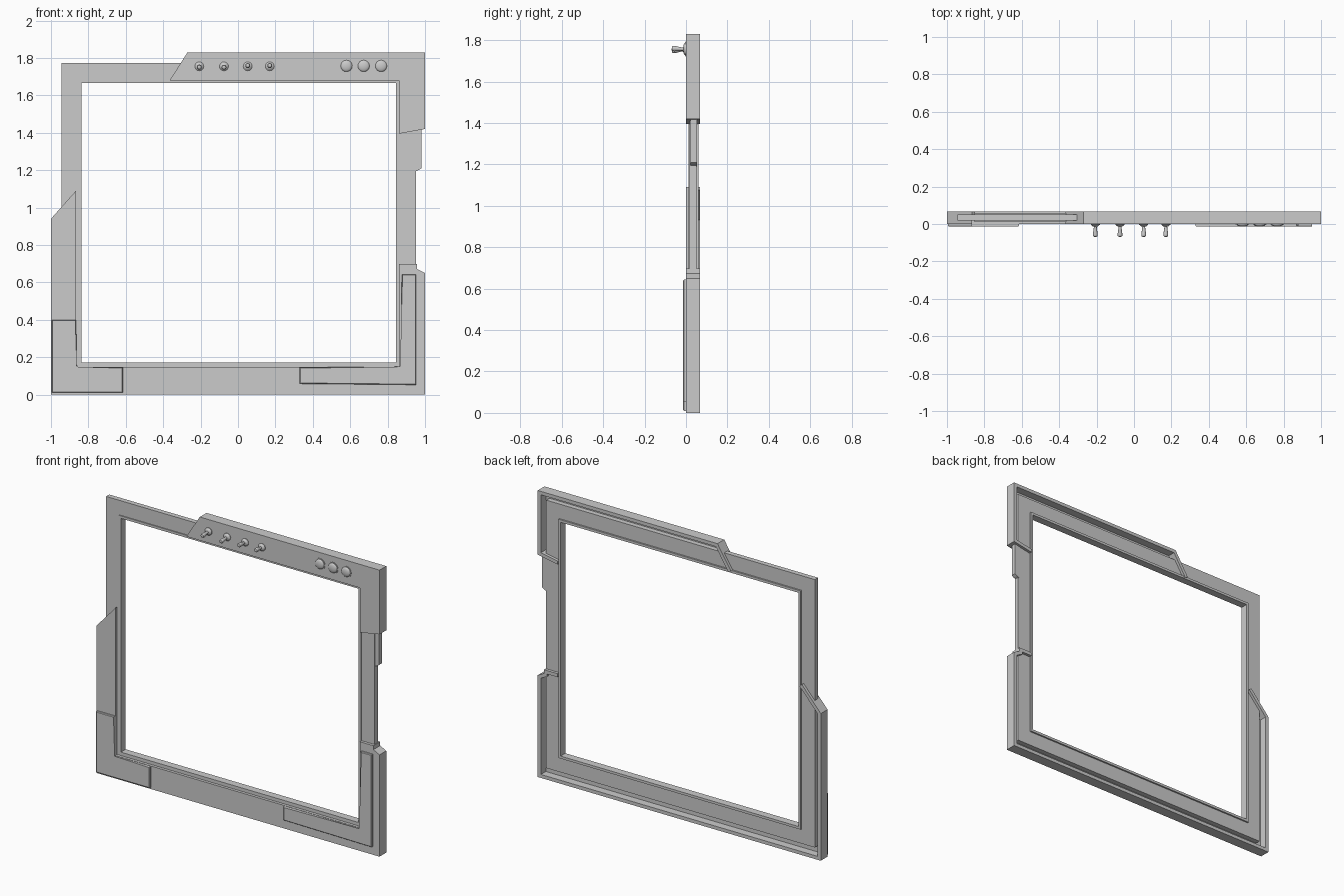
import bpy, bmesh, math
from mathutils import Vector, Matrix

if "Cube" in bpy.data.objects:
    bpy.data.objects.remove(bpy.data.objects["Cube"])


def finish(name, bm):
    bmesh.ops.recalc_face_normals(bm, faces=bm.faces)
    me = bpy.data.meshes.new(name)
    bm.to_mesh(me)
    bm.free()
    ob = bpy.data.objects.new(name, me)
    bpy.context.collection.objects.link(ob)
    return ob


def prism(name, pts, y0, y1, bevel=0):
    """Extrude an x/z outline from y0 to y1, optionally chamfering the front."""
    bm = bmesh.new()
    a = [bm.verts.new((x, y0, z)) for x, z in pts]
    b = [bm.verts.new((x, y1, z)) for x, z in pts]
    front = bm.faces.new(a)
    bm.faces.new(b[::-1])
    n = len(pts)
    for i in range(n):
        bm.faces.new((a[i], b[i], b[(i + 1) % n], a[(i + 1) % n]))
    if bevel:
        bmesh.ops.bevel(bm, geom=list(front.edges), offset=bevel, segments=1,
                        affect='EDGES', profile=0.5)
    return finish(name, bm)


def rim(name, path, t, side, y0, y1):
    """Wall of thickness t following an open path; side is +1 left, -1 right."""
    p = [Vector(q) for q in path]
    norm = []
    for a, b in zip(p, p[1:]):
        d = (b - a).normalized()
        norm.append(Vector((-d.y, d.x)) * side)
    inner = []
    for i, q in enumerate(p):
        n0, n1 = norm[max(i - 1, 0)], norm[min(i, len(norm) - 1)]
        inner.append(q + (n0 + n1) * t / (1 + n0.dot(n1)))
    return prism(name, [tuple(q) for q in p + inner[::-1]], y0, y1)


def ring(name, hole, w, y0, y1):
    """Rectangular ring of width w around hole (x0, x1, z0, z1)."""
    x0, x1, z0, z1 = hole
    bm = bmesh.new()
    loops = []
    for e, y in ((0, y0), (w, y0), (w, y1), (0, y1)):
        loops.append([bm.verts.new(c) for c in (
            (x0 - e, y, z0 - e), (x1 + e, y, z0 - e),
            (x1 + e, y, z1 + e), (x0 - e, y, z1 + e))])
    for k in range(4):
        a, b = loops[k], loops[(k + 1) % 4]
        for i in range(4):
            j = (i + 1) % 4
            bm.faces.new((a[i], a[j], b[j], b[i]))
    return finish(name, bm)


def lathe(name, profile, x, z, tilt=0, n=20):
    """Spin (radius, depth) points around an axis pointing to the front."""
    bm = bmesh.new()
    rings = []
    for r, d in profile:
        rings.append([bm.verts.new((r * math.cos(2 * math.pi * i / n), -d,
                                    r * math.sin(2 * math.pi * i / n))) for i in range(n)])
    for a, b in zip(rings, rings[1:]):
        for i in range(n):
            bm.faces.new((a[i], a[(i + 1) % n], b[(i + 1) % n], b[i]))
    bm.faces.new(rings[0])
    bm.faces.new(rings[-1])
    bm.transform(Matrix.Translation((x, 0, z)) @ Matrix.Rotation(math.radians(tilt), 4, 'X'))
    ob = finish(name, bm)
    bpy.ops.object.select_all(action='DESELECT')
    ob.select_set(True)
    bpy.context.view_layer.objects.active = ob
    bpy.ops.object.shade_smooth_by_angle(angle=math.radians(40))
    return ob


# inner frame and the raised bead around its opening
hole = (-0.836, 0.844, 0.172, 1.665)
ring("inner_frame", hole, 0.109, 0.018, 0.05)
ring("opening_bead", hole, 0.016, 0.012, 0.06)

# upper right shell: front plate plus hollow-backed rim
top_path = [(-0.365, 1.68), (-0.27, 1.83), (1, 1.83), (1, 1.42), (0.862, 1.395)]
prism("upper_shell_plate", top_path + [(0.862, 1.68)], 0, 0.018)
rim("upper_shell_rim", top_path, 0.022, -1, 0.018, 0.068)

# lower shell: left arm, base and right arm
low_path = [(-0.866, 1.09), (-1, 0.94), (-1, 0), (1, 0), (1, 0.65),
            (0.957, 0.672), (0.957, 0.697), (0.862, 0.697)]
prism("lower_shell_plate", low_path + [(0.862, 0.147), (-0.866, 0.147)], 0, 0.018)
rim("lower_shell_rim", low_path, 0.022, 1, 0.018, 0.068)

# raised corner pads
prism("left_corner_pad", [(-0.995, 0.01), (-0.615, 0.01), (-0.615, 0.145),
                          (-0.866, 0.145), (-0.866, 0.4), (-0.995, 0.4)], -0.014, 0.002, 0.004)
prism("right_corner_pad", [(0.33, 0.058), (0.953, 0.052), (0.953, 0.643),
                           (0.876, 0.643), (0.87, 0.145), (0.33, 0.145)], -0.014, 0.002, 0.004)

# small tab on the right edge
prism("side_tab", [(0.94, 1.19), (0.965, 1.2), (0.98, 1.21), (0.98, 1.43), (0.94, 1.43)],
      0.022, 0.052)

# toggle switches: collar and flared lever
for i, (x, tilt) in enumerate([(-0.207, 4), (-0.075, 5), (0.052, -4), (0.17, -4)]):
    lathe(f"switch_collar_{i}", [(0.024, -0.003), (0.024, 0.004), (0.017, 0.01),
                                 (0.011, 0.014)], x, 1.755)
    lathe(f"switch_lever_{i}", [(0.007, 0), (0.008, 0.02), (0.013, 0.055), (0.013, 0.062),
                                (0.01, 0.067), (0.004, 0.069)], x, 1.755, tilt)

# domed round buttons
dome = [(0.036, -0.003), (0.036, 0.003)] + [
    (0.031 * math.cos(a), 0.003 + 0.011 * math.sin(a))
    for a in (math.radians(d) for d in (0, 20, 40, 60, 80))]
for i, x in enumerate((0.58, 0.672, 0.765)):
    lathe(f"round_button_{i}", dome, x, 1.757, n=24)
